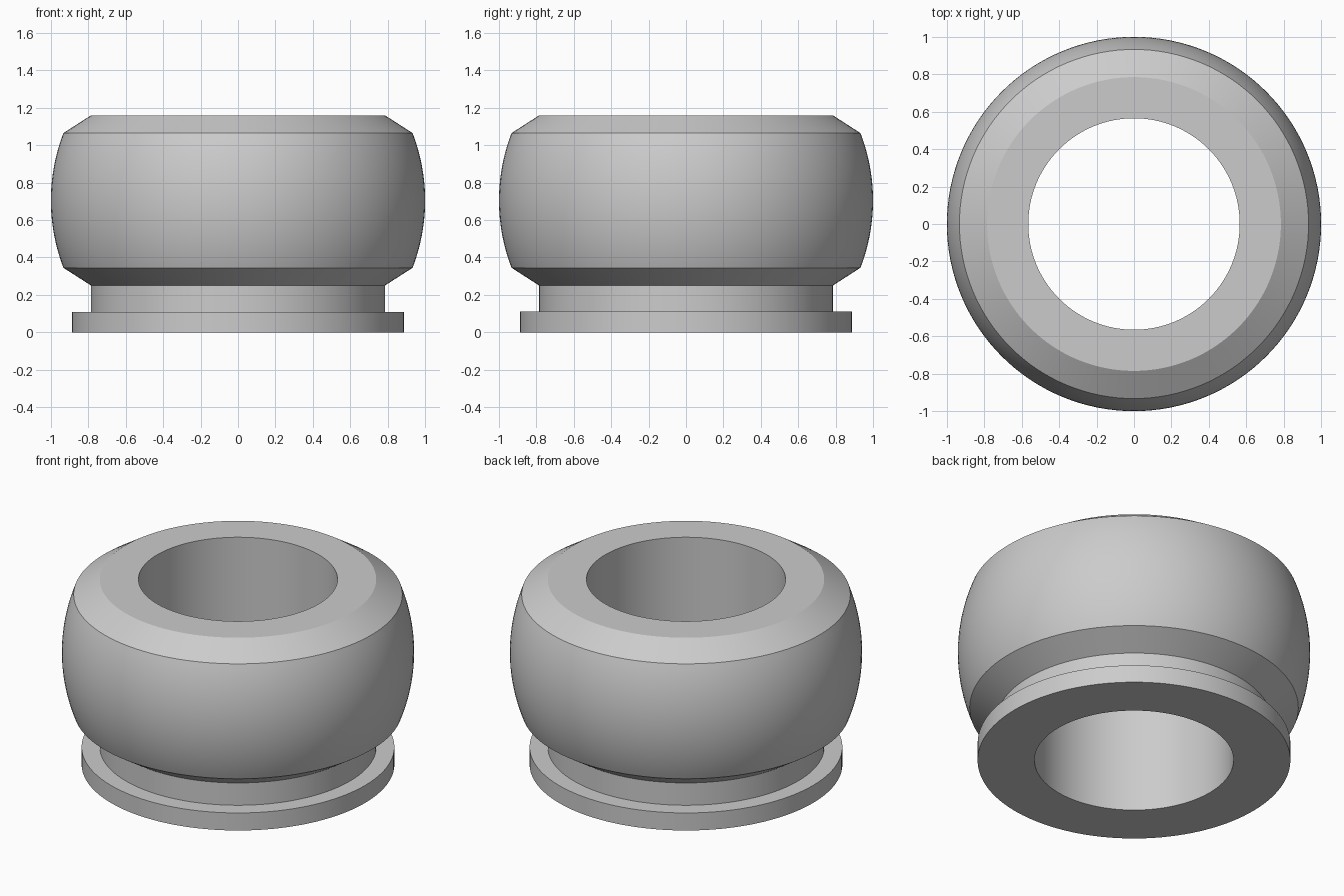
import bpy
import bmesh
from math import asin, cos, sin, pi, radians

cube = bpy.data.objects.get("Cube")
if cube:
    bpy.data.objects.remove(cube, do_unlink=True)

SEGMENTS = 128
BORE = 0.565           # through hole radius
NECK = 0.785           # neck and top rim radius
FLANGE = 0.888
FLANGE_TOP = 0.11
BALL_BOTTOM, BALL_TOP = 0.25, 1.16
BALL_MID = (BALL_BOTTOM + BALL_TOP) / 2
BULGE_HALF = 0.36      # half height of the spherical band, radius 1
ARC_STEPS = 24

grey = bpy.data.materials.new("plain_grey")
grey.use_nodes = True
colour = (0.6, 0.6, 0.6, 1)
grey.diffuse_color = colour
grey.node_tree.nodes["Principled BSDF"].inputs["Base Color"].default_value = colour


def lathe(name, profile):
    """Revolve a closed (radius, height) outline about the z axis."""
    bm = bmesh.new()
    rings = []
    for i in range(SEGMENTS):
        a = 2 * pi * i / SEGMENTS
        rings.append([bm.verts.new((r * cos(a), r * sin(a), z)) for r, z in profile])
    n = len(profile)
    for i, ring in enumerate(rings):
        following = rings[(i + 1) % SEGMENTS]
        for j in range(n):
            k = (j + 1) % n
            bm.faces.new((ring[j], following[j], following[k], ring[k]))
    bmesh.ops.recalc_face_normals(bm, faces=bm.faces)
    for face in bm.faces:
        face.smooth = True
    mesh = bpy.data.meshes.new(name)
    bm.to_mesh(mesh)
    bm.free()
    mesh.set_sharp_from_angle(angle=radians(25))
    mesh.materials.append(grey)
    obj = bpy.data.objects.new(name, mesh)
    bpy.context.collection.objects.link(obj)
    return obj


# Flange and neck
outline = [(BORE, 0), (FLANGE, 0), (FLANGE, FLANGE_TOP),
           (NECK, FLANGE_TOP), (NECK, BALL_BOTTOM)]

# Spherical band between the two chamfers
limit = asin(BULGE_HALF)
for i in range(ARC_STEPS + 1):
    t = limit * (2 * i / ARC_STEPS - 1)
    outline.append((cos(t), BALL_MID + sin(t)))

# Flat top rim, closing down the bore
outline += [(NECK, BALL_TOP), (BORE, BALL_TOP)]

lathe("flanged_ball_collar", outline)
